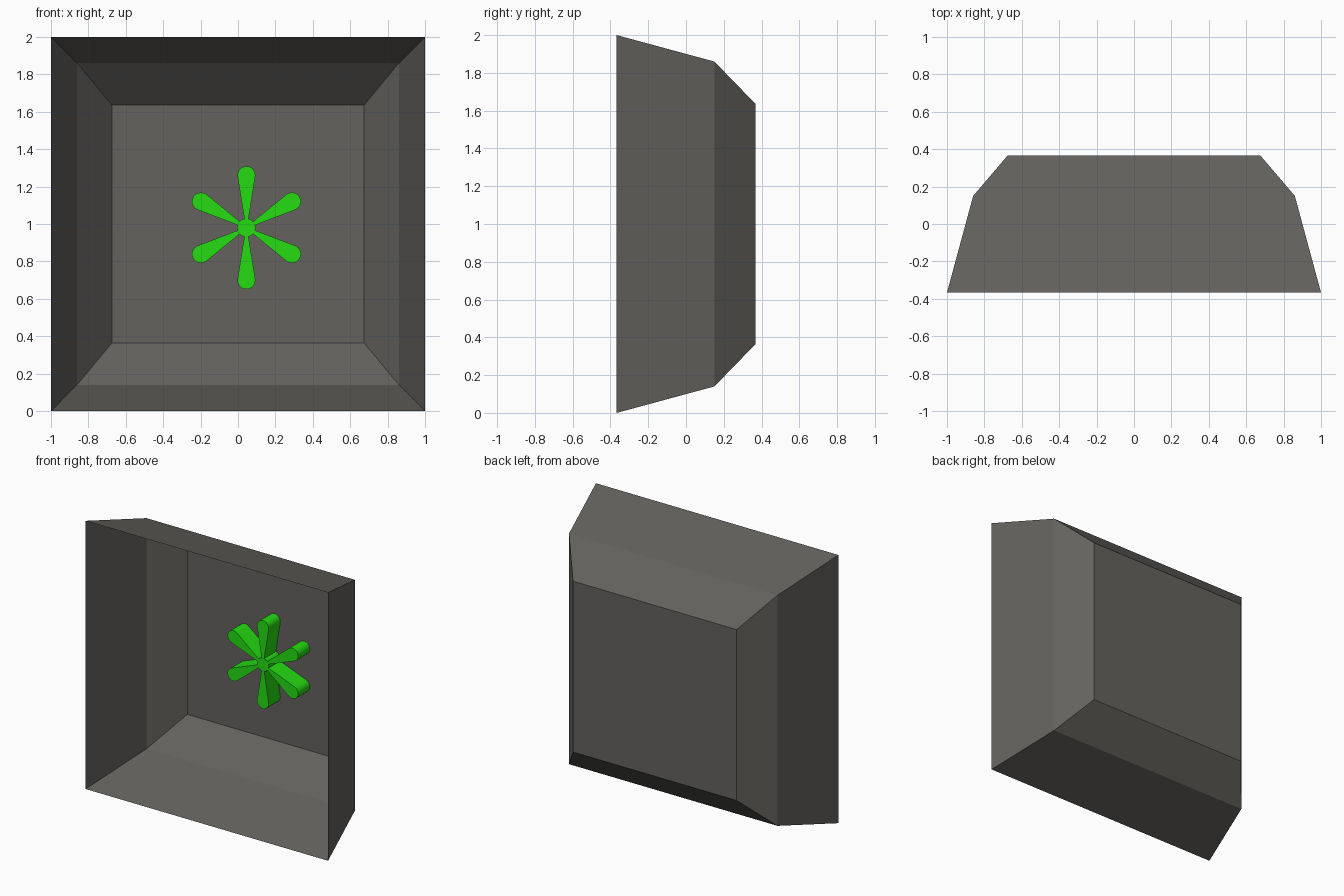
import bpy, bmesh, math

if "Cube" in bpy.data.objects:
    bpy.data.objects.remove(bpy.data.objects["Cube"])


def material(name, rgb):
    m = bpy.data.materials.new(name)
    m.diffuse_color = (*rgb, 1)
    m.use_nodes = True
    m.node_tree.nodes["Principled BSDF"].inputs["Base Color"].default_value = m.diffuse_color
    return m


def finish(bm, name, mat):
    bmesh.ops.recalc_face_normals(bm, faces=bm.faces)
    mesh = bpy.data.meshes.new(name)
    bm.to_mesh(mesh)
    bm.free()
    mesh.materials.append(mat)
    ob = bpy.data.objects.new(name, mesh)
    bpy.context.collection.objects.link(ob)
    return ob


def prism(name, outline, front, back, mat):
    """Extrude an x/z outline along y."""
    bm = bmesh.new()
    face = bm.faces.new([bm.verts.new((x, front, z)) for x, z in outline])
    new = bmesh.ops.extrude_face_region(bm, geom=[face])["geom"]
    for v in new:
        if isinstance(v, bmesh.types.BMVert):
            v.co.y = back
    return finish(bm, name, mat)


grey = material("warm dark grey", (0.127, 0.122, 0.112))
green = material("bright green", (0.018, 0.716, 0.006))

# Open tray: square rings stepping back to a closed rear panel (single sheet)
bm = bmesh.new()
rings = []
for y, hx, hz in [(-0.367, 1.0, 1.0), (0.15, 0.86, 0.86), (0.367, 0.675, 0.637)]:
    rings.append([bm.verts.new((sx * hx, y, 1 + sz * hz))
                  for sx, sz in [(-1, -1), (1, -1), (1, 1), (-1, 1)]])
for a, b in zip(rings, rings[1:]):
    for i in range(4):
        j = (i + 1) % 4
        bm.faces.new((a[i], a[j], b[j], b[i]))
bm.faces.new(rings[-1])
finish(bm, "tray_shell", grey)

# Six-petal flower standing on the rear panel
CX, CZ, FRONT, BACK = 0.045, 0.98, 0.228, 0.366
hub = [(CX + 0.05 * math.cos(math.tau * i / 12), CZ + 0.05 * math.sin(math.tau * i / 12))
       for i in range(12)]
prism("flower_hub", hub, FRONT, BACK, green)

# Petal profile: narrow root widening to a round tip, along +x
petal = [(0.035, 0.009), (0.035, -0.009)]
for i in range(11):
    t = math.radians(-95 + 19 * i)
    petal.append((0.281 + 0.048 * math.cos(t), 0.048 * math.sin(t)))
for k in range(6):
    a = math.radians(30 + 60 * k)
    c, s = math.cos(a), math.sin(a)
    prism(f"flower_petal_{k + 1}",
          [(CX + u * c - v * s, CZ + u * s + v * c) for u, v in petal],
          FRONT + 0.0005, BACK, green)

# Smooth the rounded tips, keep hard edges
for ob in bpy.context.collection.objects:
    ob.select_set(ob.name.startswith("flower_petal"))
    if ob.select_get():
        bpy.context.view_layer.objects.active = ob
bpy.ops.object.shade_smooth_by_angle(angle=math.radians(30))
